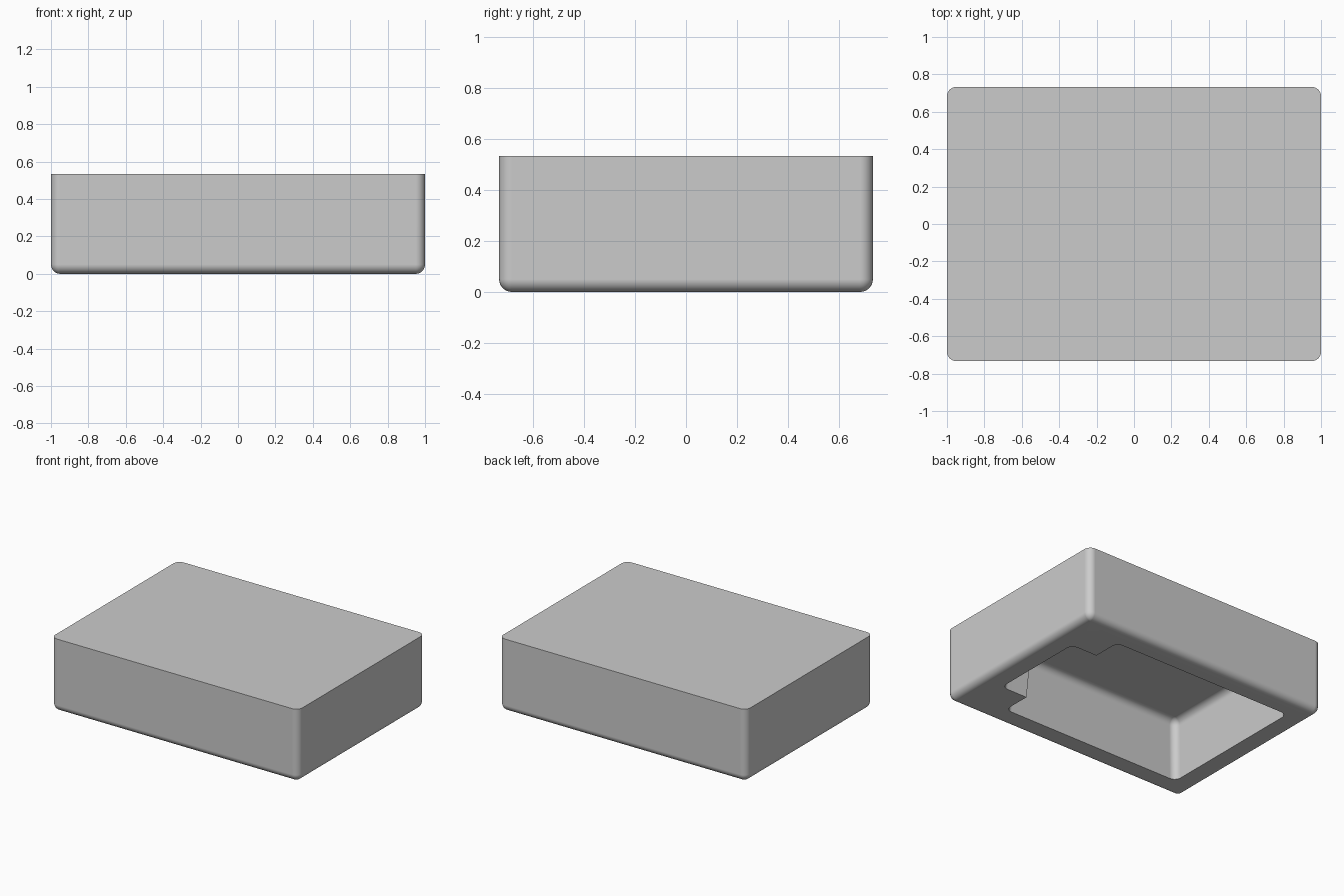
import bpy, bmesh, math
from mathutils import Vector

cube = bpy.data.objects.get("Cube")
if cube:
    bpy.data.objects.remove(cube, do_unlink=True)

HEIGHT, CEILING = 0.533, 0.433
FILLET, DRAFT, STEPS = 0.05, 0.06, 6


def rounded_outline(corners, radius, inset):
    """Counterclockwise outline, moved inwards; outer corners round, inner ones sharp."""
    points = []
    n = len(corners)
    for i in range(n):
        p = Vector(corners[i])
        a = (p - Vector(corners[i - 1])).normalized()
        b = (Vector(corners[(i + 1) % n]) - p).normalized()
        na, nb = Vector((-a.y, a.x)), Vector((-b.y, b.x))
        p = p + (na + nb) * inset
        if a.cross(b) < 0:
            points.append(p)
            continue
        r = max(radius - inset, 0.004)
        centre = p + (na + nb) * r
        for k in range(STEPS + 1):
            t = math.pi / 2 * k / STEPS
            points.append(centre - (na * math.cos(t) + nb * math.sin(t)) * r)
    return points


def add_ring(bm, corners, radius, inset, z):
    return [bm.verts.new((p.x, p.y, z)) for p in rounded_outline(corners, radius, inset)]


def loft(bm, rings):
    for low, high in zip(rings, rings[1:]):
        for i in range(len(low)):
            j = (i + 1) % len(low)
            bm.faces.new((low[i], low[j], high[j], high[i]))


def loop_edges(bm, ring):
    return [bm.edges.get((ring[i - 1], ring[i])) for i in range(len(ring))]


# Outlines of the body and of the cavity, which leaves a corner post at each +x corner
body = [(-1, -0.733), (1, -0.733), (1, 0.733), (-1, 0.733)]
cavity = [(-0.84, -0.573), (0.627, -0.573), (0.627, -0.36), (0.84, -0.36),
          (0.84, 0.36), (0.627, 0.36), (0.627, 0.573), (-0.84, 0.573)]
arc = [math.pi / 2 * k / STEPS for k in range(STEPS + 1)]

bm = bmesh.new()

# Outer walls with a rounded lower edge and a flat top
outer = [add_ring(bm, body, FILLET, 0, HEIGHT)]
for t in arc:
    outer.append(add_ring(bm, body, FILLET, FILLET * (1 - math.cos(t)),
                          FILLET * (1 - math.sin(t))))
loft(bm, outer)
bm.faces.new(outer[0])

# Tapered cavity walls, rounded into the ceiling
inner = [add_ring(bm, cavity, FILLET, 0, 0)]
taper = DRAFT * (CEILING - FILLET)
for t in arc:
    inner.append(add_ring(bm, cavity, FILLET + taper, taper + FILLET * (1 - math.cos(t)),
                          CEILING - FILLET * (1 - math.sin(t))))
loft(bm, inner)
bm.faces.new(inner[-1])

# Flat rim underneath, between the body and the opening
bmesh.ops.triangle_fill(bm, use_beauty=True, normal=(0, 0, -1),
                        edges=loop_edges(bm, outer[-1]) + loop_edges(bm, inner[0]))
bmesh.ops.recalc_face_normals(bm, faces=bm.faces)

mesh = bpy.data.meshes.new("hollow_case")
bm.to_mesh(mesh)
bm.free()
case = bpy.data.objects.new("hollow_case", mesh)
bpy.context.collection.objects.link(case)

# Plain grey
grey = bpy.data.materials.new("plain_grey")
grey.use_nodes = True
colour = (0.6, 0.6, 0.6, 1)
grey.diffuse_color = colour
grey.node_tree.nodes["Principled BSDF"].inputs["Base Color"].default_value = colour
mesh.materials.append(grey)

# Smooth rounds, crisp rims
bpy.context.view_layer.objects.active = case
case.select_set(True)
bpy.ops.object.shade_smooth_by_angle(angle=math.radians(40))
weighted = case.modifiers.new("flat_sides", 'WEIGHTED_NORMAL')
weighted.keep_sharp = True
